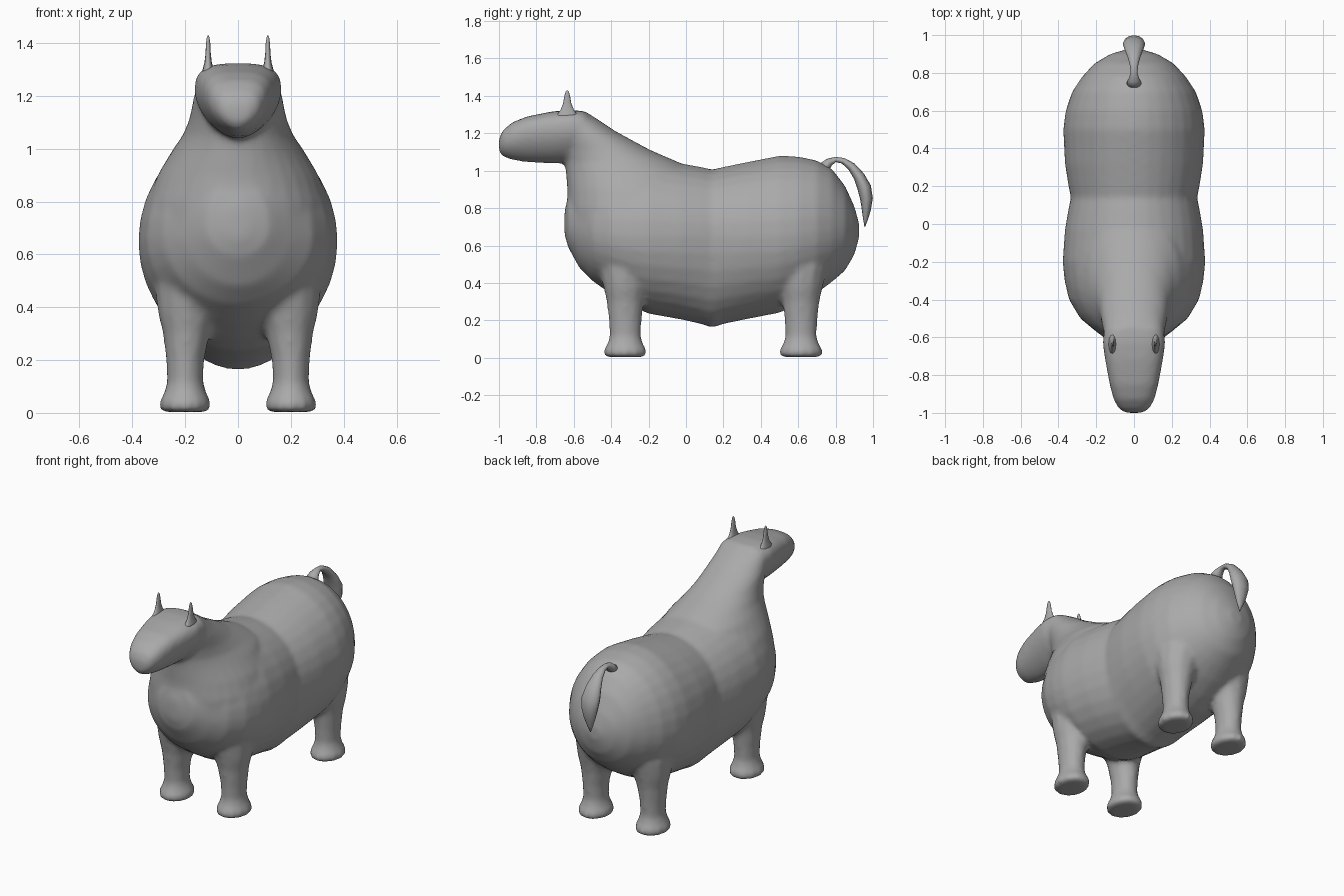
import bpy, bmesh, math
from mathutils import Vector

grey = bpy.data.materials.new("soft grey")
grey.diffuse_color = (0.4, 0.4, 0.4, 1)
SIDES = 32


def spow(v, p):
    return math.copysign(abs(v) ** p, v)


def loft(bm, rings):
    """Skin closed rings of points and cap both ends."""
    rows = [[bm.verts.new(p) for p in r] for r in rings]
    n = len(rows[0])
    for a, b in zip(rows, rows[1:]):
        for i in range(n):
            j = (i + 1) % n
            bm.faces.new((a[i], a[j], b[j], b[i]))
    bm.faces.new(rows[0][::-1])
    bm.faces.new(rows[-1])


def section(y, low, high, half, mid, up=1.0, down=1.0):
    """Upright cross-section with its widest point at height mid."""
    pts = []
    for i in range(SIDES):
        a = math.tau * i / SIDES
        c, s = math.cos(a), math.sin(a)
        p, h = (up, high - mid) if s >= 0 else (down, mid - low)
        pts.append((half * spow(c, p), y, mid + h * spow(s, p)))
    return pts


def slab(z, y0, y1, x, rx, sides=SIDES):
    """Level elliptical cross-section."""
    cy, ry = (y0 + y1) / 2, (y1 - y0) / 2
    return [(x + rx * math.cos(math.tau * i / sides),
             cy + ry * math.sin(math.tau * i / sides), z) for i in range(sides)]


def finish(bm, name):
    bmesh.ops.recalc_face_normals(bm, faces=bm.faces)
    me = bpy.data.meshes.new(name)
    bm.to_mesh(me)
    bm.free()
    me.materials.append(grey)
    me.shade_smooth()
    ob = bpy.data.objects.new(name, me)
    bpy.context.collection.objects.link(ob)
    return ob


bm = bmesh.new()

# Torso: y, bottom, top, half width, widest height
torso = [(-0.65, 0.66, 0.78, 0.04, 0.71), (-0.63, 0.59, 0.87, 0.12, 0.71),
         (-0.57, 0.48, 0.96, 0.20, 0.69), (-0.50, 0.41, 1.0, 0.285, 0.67),
         (-0.40, 0.34, 1.04, 0.345, 0.66), (-0.30, 0.28, 1.06, 0.368, 0.65),
         (-0.20, 0.235, 1.07, 0.378, 0.65), (-0.03, 0.205, 1.04, 0.366, 0.65),
         (0.08, 0.18, 1.02, 0.347, 0.65), (0.14, 0.16, 1.007, 0.335, 0.65),
         (0.20, 0.18, 1.02, 0.347, 0.65), (0.32, 0.205, 1.045, 0.366, 0.65),
         (0.50, 0.24, 1.08, 0.375, 0.65), (0.60, 0.285, 1.076, 0.362, 0.66),
         (0.70, 0.345, 1.055, 0.328, 0.67), (0.78, 0.405, 1.01, 0.275, 0.68),
         (0.85, 0.465, 0.92, 0.21, 0.69), (0.90, 0.55, 0.81, 0.125, 0.69),
         (0.925, 0.64, 0.72, 0.04, 0.68)]
loft(bm, [section(*t) for t in torso])

# Neck: height, front y, back y, half width
neck = [(0.65, -0.63, 0.0, 0.34), (0.80, -0.635, 0.08, 0.34), (0.90, -0.635, 0.09, 0.305),
        (1.0, -0.643, 0.05, 0.245), (1.05, -0.65, -0.05, 0.21),
        (1.11, -0.665, -0.19, 0.185), (1.21, -0.70, -0.375, 0.165),
        (1.27, -0.70, -0.465, 0.15), (1.315, -0.68, -0.535, 0.10)]
loft(bm, [slab(z, a, b, 0, w) for z, a, b, w in neck])

# Head: y, bottom, top, half width, widest height
head = [(-1.0, 1.10, 1.17, 0.045, 1.14), (-0.98, 1.075, 1.215, 0.08, 1.155),
        (-0.93, 1.057, 1.258, 0.108, 1.175), (-0.85, 1.045, 1.29, 0.129, 1.20),
        (-0.72, 1.037, 1.316, 0.153, 1.215), (-0.63, 1.04, 1.325, 0.166, 1.22),
        (-0.55, 1.08, 1.32, 0.158, 1.22), (-0.50, 1.14, 1.285, 0.12, 1.22)]
loft(bm, [section(*h, up=0.7, down=1.15) for h in head])

# Four legs with flared feet: height, half width, half depth, inward shift
leg = [(0.003, 0.085, 0.10, 0), (0.015, 0.098, 0.116, 0), (0.045, 0.098, 0.116, 0),
       (0.07, 0.083, 0.098, 0), (0.115, 0.069, 0.084, 0), (0.20, 0.073, 0.089, 0),
       (0.30, 0.09, 0.10, 0.005), (0.38, 0.115, 0.118, 0.01), (0.48, 0.15, 0.145, 0.035),
       (0.58, 0.16, 0.15, 0.06)]
for side in (-1, 1):
    for y in (-0.325, 0.615):
        loft(bm, [slab(z, y - d, y + d, side * (0.2 - s), w, 12)
                  for z, w, d, s in leg])

# Blend the overlapping masses into one skin
body = finish(bm, "body")
remesh = body.modifiers.new("blend", 'REMESH')
remesh.mode = 'VOXEL'
remesh.voxel_size = 0.014
remesh.use_smooth_shade = True
smooth = body.modifiers.new("soften", 'SMOOTH')
smooth.factor = 0.5
smooth.iterations = 10

# Pointed ears: height, half width, half depth
ear = [(1.26, 0.028, 0.07), (1.305, 0.02, 0.05), (1.325, 0.014, 0.036),
       (1.36, 0.010, 0.022), (1.40, 0.008, 0.015), (1.422, 0.005, 0.009), (1.43, 0.001, 0.002)]
for side, name in ((-1, "left_ear"), (1, "right_ear")):
    bm = bmesh.new()
    loft(bm, [slab(z, -0.635 - d, -0.635 + d, side * 0.113, w, 12) for z, w, d in ear])
    finish(bm, name)

# Curled tail: y, z, half width, half thickness
tail = [(0.735, 1.01, 0.045, 0.035), (0.765, 1.045, 0.03, 0.022), (0.80, 1.06, 0.018, 0.014),
        (0.84, 1.053, 0.022, 0.016), (0.885, 1.022, 0.034, 0.023), (0.925, 0.97, 0.05, 0.03),
        (0.953, 0.91, 0.06, 0.037), (0.965, 0.85, 0.053, 0.034), (0.964, 0.79, 0.037, 0.024),
        (0.96, 0.74, 0.019, 0.013), (0.956, 0.70, 0.002, 0.002)]
rings = []
for i, (y, z, w, t) in enumerate(tail):
    a, b = tail[max(i - 1, 0)], tail[min(i + 1, len(tail) - 1)]
    d = Vector((0, b[0] - a[0], b[1] - a[1])).normalized()
    out = Vector((0, -d.z, d.y))
    rings.append([Vector((0, y, z)) + Vector((w * math.cos(k * math.tau / 12), 0, 0))
                  + out * t * math.sin(k * math.tau / 12) for k in range(12)])
bm = bmesh.new()
loft(bm, rings)
finish(bm, "tail")
